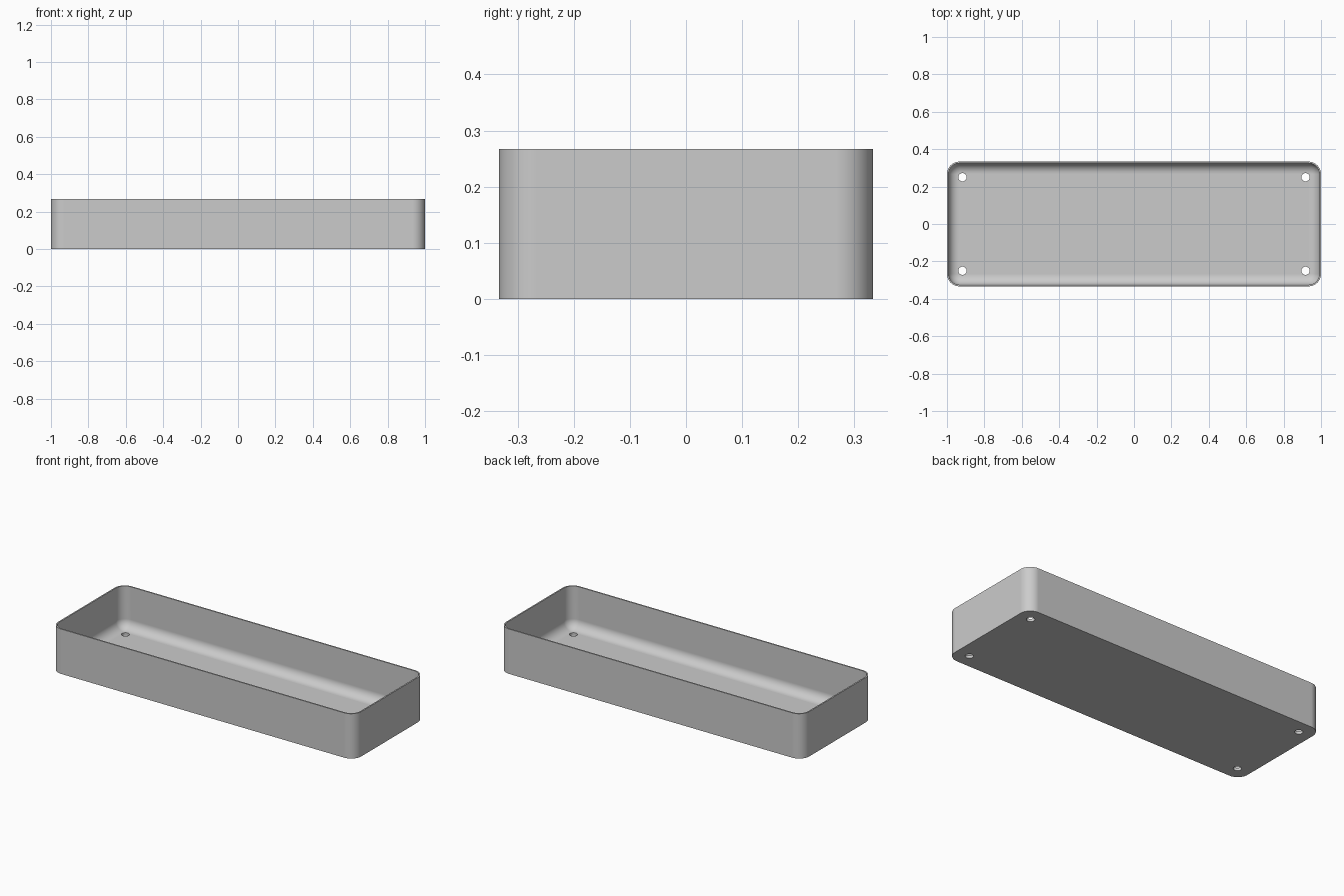
import bpy
import bmesh
from math import sin, cos, pi, radians

HALF_X, HALF_Y, HEIGHT = 1.0, 1 / 3, 0.267
CORNER, WALL, FLOOR, FILLET = 0.0667, 0.0083, 0.0167, 0.055
HOLE_X, HOLE_Y, HOLE_R = 0.917, 0.25, 0.022
STEPS = 10

cube = bpy.data.objects.get("Cube")
if cube:
    bpy.data.objects.remove(cube, do_unlink=True)

grey = bpy.data.materials.new("plain grey")
grey.use_nodes = True
colour = (0.6, 0.6, 0.6, 1)
grey.diffuse_color = colour
grey.node_tree.nodes["Principled BSDF"].inputs["Base Color"].default_value = colour


def rounded_ring(bm, inset, z):
    """Rounded rectangle of vertices, moved inward by inset."""
    ring = []
    corners = [(1, 1), (-1, 1), (-1, -1), (1, -1)]
    for quarter, (sx, sy) in enumerate(corners):
        for i in range(STEPS + 1):
            a = (quarter + i / STEPS) * pi / 2
            x = sx * (HALF_X - CORNER) + (CORNER - inset) * cos(a)
            y = sy * (HALF_Y - CORNER) + (CORNER - inset) * sin(a)
            ring.append(bm.verts.new((x, y, z)))
    return ring


# Section of the tray: outer wall, rim, inner wall, rounded edge to the floor
section = [(0, 0), (0, HEIGHT), (WALL, HEIGHT)]
for i in range(STEPS + 1):
    a = i / STEPS * pi / 2
    section.append((WALL + FILLET * (1 - cos(a)), FLOOR + FILLET * (1 - sin(a))))

bm = bmesh.new()
rings = [rounded_ring(bm, inset, z) for inset, z in section]
for low, high in zip(rings, rings[1:]):
    for i in range(len(low)):
        j = (i + 1) % len(low)
        bm.faces.new((low[i], low[j], high[j], high[i]))
bm.faces.new(reversed(rings[0]))
bm.faces.new(rings[-1])
bmesh.ops.recalc_face_normals(bm, faces=bm.faces)
mesh = bpy.data.meshes.new("tray")
bm.to_mesh(mesh)
bm.free()
mesh.materials.append(grey)
tray = bpy.data.objects.new("tray", mesh)
bpy.context.collection.objects.link(tray)

# Four drain holes through the floor
for sx in (-1, 1):
    for sy in (-1, 1):
        bpy.ops.mesh.primitive_cylinder_add(
            vertices=32, radius=HOLE_R, depth=0.12,
            location=(sx * HOLE_X, sy * HOLE_Y, 0))
        cutter = bpy.context.object
        cutter.name = "hole_cutter"
        cutter.hide_render = True
        cutter.data.materials.append(grey)
        bpy.context.view_layer.objects.active = tray
        hole = tray.modifiers.new("hole", "BOOLEAN")
        hole.operation = "DIFFERENCE"
        hole.solver = "EXACT"
        hole.object = cutter
        bpy.ops.object.modifier_apply(modifier=hole.name)
        bpy.data.objects.remove(cutter, do_unlink=True)

# Smooth curves, crisp rim and hole edges
bpy.ops.object.select_all(action="DESELECT")
tray.select_set(True)
bpy.context.view_layer.objects.active = tray
bpy.ops.object.shade_smooth_by_angle(angle=radians(30))
weighted = tray.modifiers.new("even_shading", "WEIGHTED_NORMAL")
weighted.keep_sharp = True
